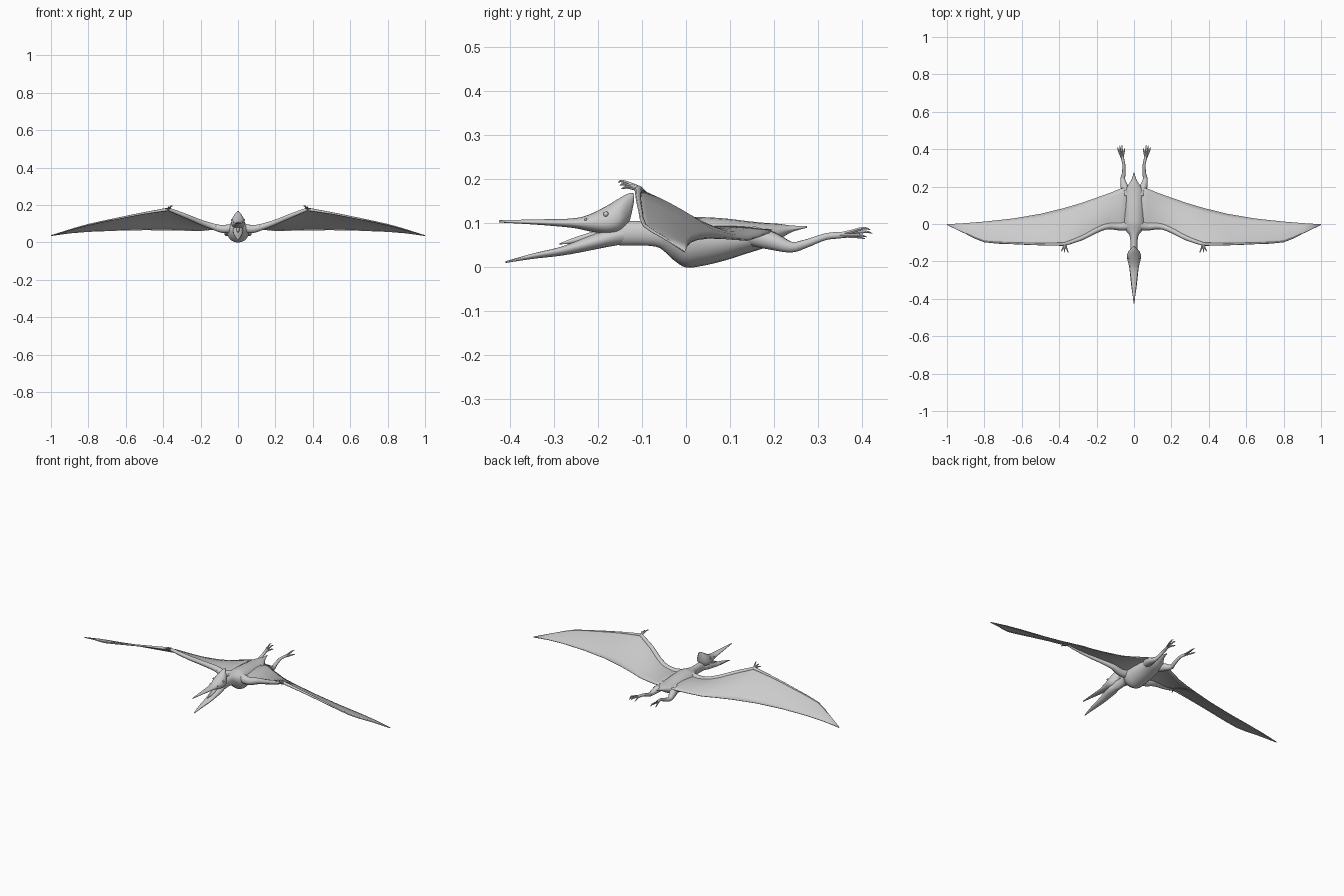
import bpy, bmesh, math
from mathutils import Vector

if "Cube" in bpy.data.objects:
    bpy.data.objects.remove(bpy.data.objects["Cube"])

skin = bpy.data.materials.new("grey_skin")
skin.diffuse_color = (0.6, 0.6, 0.6, 1)
skin.use_nodes = True
skin.node_tree.nodes["Principled BSDF"].inputs["Base Color"].default_value = skin.diffuse_color


def spline(pts, steps):
    """Smooth Catmull-Rom resampling of tuples of any length."""
    out = []
    for i in range(len(pts) - 1):
        a, b, c, d = (pts[max(0, min(len(pts) - 1, i + k))] for k in (-1, 0, 1, 2))
        for s in range(steps):
            t = s / steps
            out.append([0.5 * (2 * q + (r - p) * t + (2 * p - 5 * q + 4 * r - w) * t * t
                               + (3 * q - p - 3 * r + w) * t ** 3)
                        for p, q, r, w in zip(a, b, c, d)])
    return out + [list(pts[-1])]


def finish(name, bm, mirror=False):
    bmesh.ops.recalc_face_normals(bm, faces=bm.faces)
    me = bpy.data.meshes.new(name)
    bm.to_mesh(me)
    bm.free()
    me.materials.append(skin)
    ob = bpy.data.objects.new(name, me)
    bpy.context.collection.objects.link(ob)
    bpy.ops.object.select_all(action='DESELECT')
    ob.select_set(True)
    bpy.context.view_layer.objects.active = ob
    bpy.ops.object.shade_smooth_by_angle(angle=math.radians(50))
    if mirror:
        ob.modifiers.new("mirror", 'MIRROR').use_axis[0] = True
    return ob


def skin_rings(bm, rings):
    rows = [[bm.verts.new(p) for p in ring] for ring in rings]
    n = len(rows[0])
    for a, b in zip(rows, rows[1:]):
        for j in range(n):
            bm.faces.new((a[j], a[(j + 1) % n], b[(j + 1) % n], b[j]))
    bm.faces.new(rows[0])
    bm.faces.new(rows[-1])


def hull(name, stations, n=20):
    """Loft along y; stations are (y, bottom, middle, top, half width)."""
    rings = []
    for y, zb, zm, zt, w in spline(stations, 4):
        ring = []
        for j in range(n):
            a = math.tau * j / n
            s = math.sin(a)
            ring.append((max(w, 0.001) * math.cos(a), y,
                         zm + s * (zt - zm if s > 0 else zm - zb)))
        rings.append(ring)
    bm = bmesh.new()
    skin_rings(bm, rings)
    return finish(name, bm)


def tubes(name, paths, n=10, mirror=True, steps=4):
    """Round limbs; each path is a list of (x, y, z, radius)."""
    bm = bmesh.new()
    for path in paths:
        pts = spline(path, steps)
        rings = []
        for i, p in enumerate(pts):
            c = Vector(p[:3])
            d = (Vector(pts[min(i + 1, len(pts) - 1)][:3]) - Vector(pts[max(i - 1, 0)][:3])).normalized()
            u = d.cross(Vector((0, 0, 1))).normalized()
            v = u.cross(d)
            r = max(p[3], 0.0006)
            rings.append([c + r * (u * math.cos(math.tau * j / n) + v * math.sin(math.tau * j / n))
                          for j in range(n)])
        skin_rings(bm, rings)
    return finish(name, bm, mirror)


# Torso with neck, breast keel and short tail
hull("body", [(-.19, .06, .078, .098, .012), (-.15, .05, .075, .105, .02),
              (-.10, .05, .078, .105, .019), (-.06, .044, .075, .105, .025),
              (-.03, .018, .07, .108, .048), (0, 0, .062, .114, .06),
              (.04, .004, .062, .114, .06), (.09, .016, .063, .111, .058),
              (.14, .032, .066, .105, .055), (.18, .045, .072, .101, .05),
              (.21, .062, .08, .099, .03), (.24, .08, .087, .095, .012),
              (.275, .09, .092, .094, .002)])

# Head with upper beak, lower jaw and tongue
hull("head", [(-.425, .102, .104, .107, .002), (-.34, .097, .102, .109, .012),
              (-.26, .09, .1, .111, .021), (-.22, .082, .1, .12, .028),
              (-.18, .075, .1, .14, .037), (-.15, .08, .108, .158, .032),
              (-.13, .1, .13, .168, .015), (-.118, .15, .16, .168, .003)])
hull("lower_jaw", [(-.41, .01, .012, .014, .002), (-.35, .019, .027, .031, .012),
                   (-.28, .027, .04, .048, .02), (-.22, .038, .055, .072, .026),
                   (-.18, .046, .065, .085, .028), (-.14, .053, .075, .09, .02)])
tubes("tongue", [[(0, -.288, .053, .001), (0, -.25, .062, .007), (0, -.19, .078, .01)]], mirror=False)

# Eyes and nostrils
for name, pos, rad in (("eye", (.031, -.182, .121), .006), ("nostril", (.024, -.228, .109), .003)):
    bm = bmesh.new()
    bmesh.ops.create_uvsphere(bm, u_segments=12, v_segments=8, radius=rad)
    bmesh.ops.translate(bm, verts=bm.verts, vec=pos)
    finish(name, bm, True)

# Wing membrane between the leading and trailing edges
lead = [(.03, -.03, .085), (.08, -.03, .078), (.14, -.025, .092), (.2, -.045, .112),
        (.28, -.085, .145), (.37, -.115, .18), (.5, -.113, .158), (.65, -.107, .128),
        (.8, -.097, .096), (.9, -.052, .068), (1, -.005, .037)]
trail = [(.03, .195, .085), (.07, .19, .08), (.13, .165, .07), (.2, .14, .062),
         (.28, .112, .064), (.37, .085, .066), (.5, .053, .067), (.65, .028, .064),
         (.8, .012, .058), (.9, .004, .05), (1, -.002, .036)]
bm = bmesh.new()
M = 8
grid = []
for a, b in zip(lead, trail):
    a, b = Vector(a), Vector(b)
    camber = 0.04 * (a - b).length
    grid.append([bm.verts.new(a.lerp(b, j / M) + Vector((0, 0, camber * math.sin(math.pi * j / M))))
                 for j in range(M + 1)])
for r, s in zip(grid, grid[1:]):
    for j in range(M):
        bm.faces.new((r[j], s[j], s[j + 1], r[j + 1]))
wing = finish("wing_membrane", bm, True)
thick = wing.modifiers.new("thickness", 'SOLIDIFY')
thick.thickness, thick.offset = 0.004, 0

# Arm and long wing finger along the leading edge
radii = [.026, .022, .017, .014, .012, .009, .006, .005, .004, .003, .001]
bones = [(x, y + r * .8, z - r * .3, r) for (x, y, z), r in zip(lead, radii)]
tubes("arm", [bones[:6]])
tubes("wing_finger", [bones[5:]], n=8, steps=2)

# Small clawed fingers at the wrist
tubes("hand_claws", [[(.37, -.105, .178, .007), (.37 + dx * .6, -.13, .183 + dz * .6, .004),
                      (.37 + dx, -.14 - e, .183 + dz, .003), (.37 + dx * 1.1, -.147 - e, .18 + dz, .0008)]
                     for dx, dz, e in ((-.016, .013, .007), (.002, .006, .004), (.016, -.002, 0))], n=6, steps=3)

# Hind legs
tubes("leg", [[(.035, .15, .072, .024), (.05, .195, .06, .021), (.06, .238, .046, .013),
               (.055, .27, .053, .01), (.054, .315, .069, .008), (.06, .345, .073, .008),
               (.064, .365, .074, .007)]])

# Toes
tubes("toes", [[(.06, .345, .073, .006), (.066 + dx * .6, .375, .075 + dz * .5, .0045),
                (.068 + dx, .4 + e, .077 + dz, .0035), (.069 + dx * 1.1, .415 + e, .073 + dz, .0008)]
               for dx, dz, e in ((-.016, -.008, -.008), (-.004, .004, .008),
                                 (.006, .012, .004), (.016, -.004, -.004))], n=6, steps=3)
